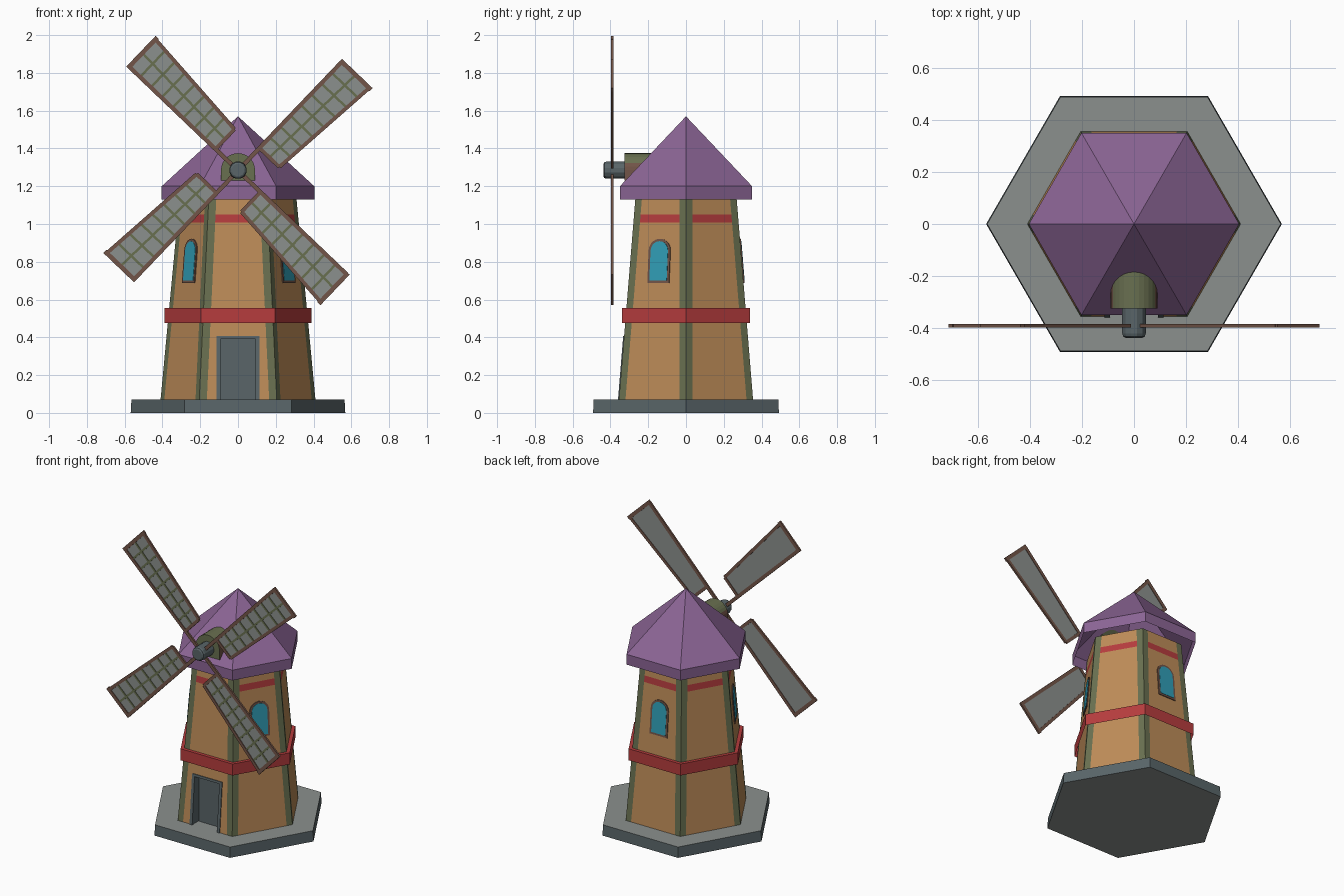
import bpy, bmesh, math
from mathutils import Vector, Matrix

if "Cube" in bpy.data.objects:
    bpy.data.objects.remove(bpy.data.objects["Cube"])


def material(name, rgb):
    m = bpy.data.materials.new(name)
    m.diffuse_color = (*rgb, 1)
    m.use_nodes = True
    m.node_tree.nodes["Principled BSDF"].inputs["Base Color"].default_value = m.diffuse_color
    return m


ORANGE = material("ochre wall", (0.51, 0.26, 0.098))
GREEN = material("moss green", (0.14, 0.16, 0.08))
RED = material("red trim", (0.47, 0.046, 0.048))
SLATE = material("slate blue", (0.10, 0.13, 0.14))
PURPLE = material("purple roof", (0.26, 0.13, 0.30))
GREY = material("light grey", (0.26, 0.28, 0.27))
TEAL = material("teal glass", (0.03, 0.34, 0.47))
BROWN = material("brown wood", (0.17, 0.09, 0.065))


def finish(name, bm, mats, rule=None):
    bmesh.ops.remove_doubles(bm, verts=bm.verts, dist=1e-5)
    bmesh.ops.recalc_face_normals(bm, faces=bm.faces)
    bm.normal_update()
    if rule:
        for f in bm.faces:
            f.material_index = rule(f)
    me = bpy.data.meshes.new(name)
    bm.to_mesh(me)
    bm.free()
    for m in mats:
        me.materials.append(m)
    ob = bpy.data.objects.new(name, me)
    bpy.context.collection.objects.link(ob)
    return ob


def loft(name, rings, mats, rule=None, caps=True):
    """Skin a list of equal-length point rings and cap the ends."""
    bm = bmesh.new()
    vs = [[bm.verts.new(p) for p in r] for r in rings]
    n = len(vs[0])
    for a, b in zip(vs, vs[1:]):
        for i in range(n):
            bm.faces.new((a[i], a[(i + 1) % n], b[(i + 1) % n], b[i]))
    if caps:
        bm.faces.new(vs[0])
        bm.faces.new(vs[-1])
    return finish(name, bm, mats, rule)


def prisms(name, polys, M, w0, w1, mats, rule=None):
    """Extrude 2D polygons from w0 to w1 in the frame M."""
    bm = bmesh.new()
    for poly in polys:
        lo = [bm.verts.new(M @ Vector((u, v, w0))) for u, v in poly]
        hi = [bm.verts.new(M @ Vector((u, v, w1))) for u, v in poly]
        n = len(poly)
        bm.faces.new(lo[::-1])
        bm.faces.new(hi)
        for i in range(n):
            bm.faces.new((lo[i], lo[(i + 1) % n], hi[(i + 1) % n], hi[i]))
    return finish(name, bm, mats, rule)


def bar(p, q, w):
    p, q = Vector(p), Vector(q)
    d = (q - p).normalized()
    s = Vector((-d.y, d.x)) * w / 2
    return [p - s, q - s, q + s, p + s]


def rect(x0, x1, y0, y1):
    return [(x0, y0), (x1, y0), (x1, y1), (x0, y1)]


def hexa(r, z):
    return [(r * math.cos(i * math.pi / 3), r * math.sin(i * math.pi / 3), z) for i in range(6)]


def wall_r(z):
    return 0.41 - 0.1 * (z - 0.07) / 1.06


def frame(x, y, z, o):
    M = Matrix((x, y, z)).transposed().to_4x4()
    M.translation = o
    return M


def wall_frame(deg, z):
    """Frame lying on a sloped wall: x sideways, y up the wall, z outwards."""
    a = math.radians(deg)
    n = Vector((math.cos(a), math.sin(a), 0))
    up = (Vector((0, 0, 1)) - n * 0.0817).normalized()
    side = Vector((-n.y, n.x, 0))
    return frame(side, up, side.cross(up), n * wall_r(z) * 0.866 + Vector((0, 0, z)))


# stone base
loft("base", [hexa(0.568, 0), hexa(0.564, 0.072)], [SLATE, GREY],
     lambda f: int(abs(f.normal.z) > 0.9))

# tower with corner strips and painted top band
def tower_ring(z):
    pts, out = [Vector(p) for p in hexa(wall_r(z), z)], []
    for i, p in enumerate(pts):
        before, after = pts[i - 1], pts[(i + 1) % 6]
        out += [p + (before - p).normalized() * 0.04, p, p + (after - p).normalized() * 0.04]
    return out


def tower_rule(f):
    c = f.calc_center_median()
    xs = max((a.co - b.co).xy.length for a in f.verts for b in f.verts if abs(a.co.z - b.co.z) < 1e-4)
    if xs < 0.06:
        return 1
    return 2 if 1.005 < c.z < 1.05 and abs(f.normal.z) < 0.5 else 0


tower = loft("tower", [tower_ring(z) for z in (0.05, 1.007, 1.05, 1.135)],
             [ORANGE, GREEN, RED, SLATE], tower_rule)

# doorway recess
FRONT = frame(Vector((1, 0, 0)), Vector((0, 0, 1)), Vector((0, -1, 0)), Vector((0, 0, 0)))
cutter = prisms("door_cutter", [rect(-0.095, 0.095, 0.06, 0.395)], FRONT, 0.285, 0.5,
                [ORANGE, GREEN, RED, SLATE], lambda f: 3)
cutter.hide_render = True
mod = tower.modifiers.new("doorway", 'BOOLEAN')
mod.operation, mod.object, mod.solver = 'DIFFERENCE', cutter, 'EXACT'
bpy.context.view_layer.objects.active = tower
bpy.ops.object.modifier_apply(modifier=mod.name)
bpy.data.objects.remove(cutter)
prisms("door", [rect(-0.088, 0.088, 0.072, 0.388)], FRONT, 0.28, 0.29, [SLATE])
prisms("door_frame", [rect(-0.113, -0.093, 0, 0.338), rect(0.093, 0.113, 0, 0.338),
                      rect(-0.093, 0.093, 0.322, 0.338)],
       wall_frame(-90, 0.07), -0.01, 0.005, [SLATE])

# middle belt: thin outer wall with a top ledge
loft("belt", [hexa(0.39, 0.477), hexa(0.39, 0.555), hexa(0.36, 0.555)], [RED], caps=False)

# arched windows on three walls
def arch(w, bottom, spring, rise, n=10, cx=0.0):
    top = [(cx + w * math.cos(i * math.pi / n), spring + rise * math.sin(i * math.pi / n))
           for i in range(n + 1)]
    return [(cx - w, bottom), (cx + w, bottom)] + top


for name, deg in (("front_right", -30), ("front_left", 210), ("back", 90)):
    M = wall_frame(deg, 0.8)
    prisms("window_frame_" + name, [arch(0.066, -0.114, 0.06, 0.062, cx=0.008)], M,
           -0.003, 0.005, [BROWN])
    prisms("window_glass_" + name, [arch(0.053, -0.101, 0.058, 0.051, cx=0.008)], M,
           -0.001, 0.007, [TEAL])

# hollow roof, open underneath
loft("roof", [hexa(0, 1.57), hexa(0.404, 1.2), hexa(0.404, 1.13)], [PURPLE], caps=False)

# axle housing: barrel top with wooden sides, trimmed to the roof slope
housing = prisms("axle_housing", [arch(0.09, 1.23, 1.285, 0.09, 14)], FRONT, 0.12, 0.325,
                 [GREEN, BROWN],
                 lambda f: int(abs(f.normal.x) > 0.7 and f.calc_center_median().z < 1.325))
for vert in housing.data.vertices:
    if vert.co.y > -0.2:
        vert.co.y = -0.35 * (1.57 - vert.co.z) / 0.37 + 0.006

# hub
def hub_ring(r, y):
    return [(r * math.cos((i + .5) * math.pi / 6), y, 1.285 + r * math.sin((i + .5) * math.pi / 6))
            for i in range(12)]


loft("hub", [hub_ring(0.047, -0.3), hub_ring(0.047, -0.42), hub_ring(0.043, -0.432),
             hub_ring(0.034, -0.437)], [SLATE])

# four sails, each hung on one side of its spar
U0, U1 = 0.165, 0.796


def edge(u):
    return -0.145 - 0.055 * (u - U0) / (U1 - U0)


for k in range(4):
    t = math.radians(46.3 + 90 * k)
    u = Vector((math.cos(t), 0, math.sin(t)))
    v = Vector((-math.sin(t), 0, math.cos(t)))
    M = frame(u, v, Vector((0, -1, 0)), Vector((0, -0.391, 1.283)))
    tag = "_%d" % (k + 1)
    prisms("sail_frame" + tag, [bar((0.02, 0), (U1, 0), 0.022),
                                bar((U0, edge(U0)), (U1, edge(U1)), 0.02),
                                bar((U0, 0), (U0, edge(U0)), 0.02),
                                bar((U1, 0.01), (U1, -0.214), 0.024)], M, -0.006, 0.006, [BROWN])
    prisms("sail_cloth" + tag, [[(U0, 0), (U0, edge(U0)), (U1, edge(U1)), (U1, 0)]],
           M, -0.003, 0.001, [GREY])
    lattice = [bar((U0, edge(U0) / 2), (U1, edge(U1) / 2), 0.013)]
    for i in range(1, 8):
        x = U0 + (U1 - U0) * i / 8
        lattice.append(bar((x, 0), (x, edge(x)), 0.013))
    prisms("sail_lattice" + tag, lattice, M, 0, 0.004, [GREEN])
